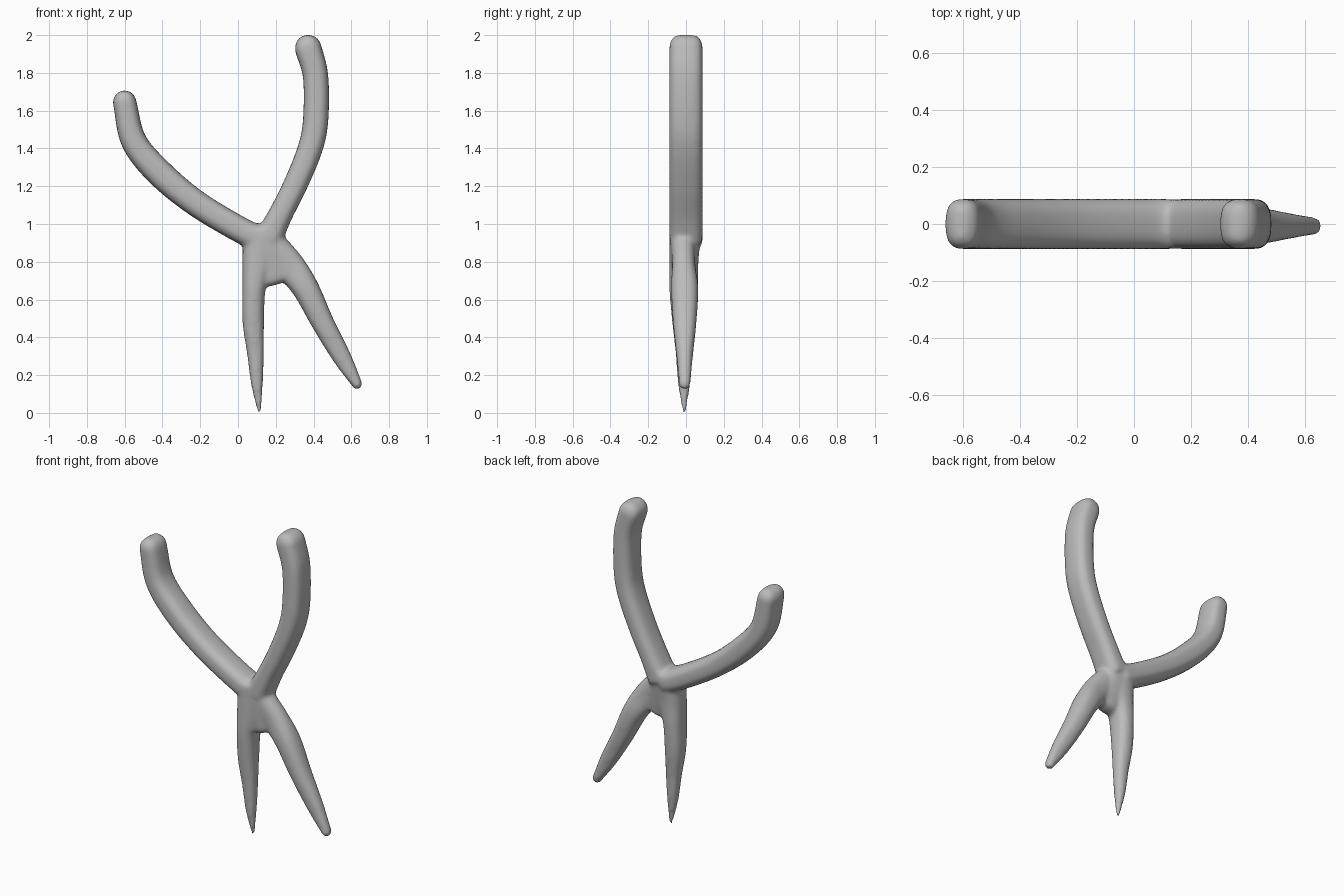
import bpy, bmesh, math
from mathutils import Vector

if "Cube" in bpy.data.objects:
    bpy.data.objects.remove(bpy.data.objects["Cube"])

SIDES = 28


def spline(points, steps=8):
    """Catmull-Rom resampling of (x, z, half_width, y, half_depth) rows."""
    p = [Vector(q) for q in points]
    p = [p[0] * 2 - p[1]] + p + [p[-1] * 2 - p[-2]]
    out = []
    for i in range(1, len(p) - 2):
        a, b, c, d = p[i - 1:i + 3]
        for s in range(steps):
            t = s / steps
            out.append(0.5 * (2 * b + (c - a) * t + (2 * a - 5 * b + 4 * c - d) * t * t
                              + (3 * b - a - 3 * c + d) * t ** 3))
    out.append(p[-2])
    return out


def limb(bm, points, cap, power):
    """Closed tube with a rounded-box section and a rounded end."""
    rows = spline(points)
    rings = []
    for i, r in enumerate(rows):
        a, b = rows[max(i - 1, 0)], rows[min(i + 1, len(rows) - 1)]
        t = Vector((b[0] - a[0], 0, b[1] - a[1])).normalized()
        rings.append((Vector((r[0], r[3], r[1])), t, r[2], r[4]))
    c, t, w, d = rings[-1]
    for k in range(1, 8):
        ang = math.radians(12.4 * k)
        rings.append((c + t * cap * math.sin(ang), t, w * math.cos(ang),
                      d - min(d * 0.95, 0.05) * (1 - math.cos(ang))))
    loops = []
    for c, t, w, d in rings:
        n = Vector((t.z, 0, -t.x))
        loop = []
        for j in range(SIDES):
            u = 2 * math.pi * j / SIDES
            cu, su = math.cos(u), math.sin(u)
            px = math.copysign(abs(cu) ** (2 / power), cu) * w
            py = math.copysign(abs(su) ** (2 / power), su) * d
            loop.append(bm.verts.new(c + n * px + Vector((0, py, 0))))
        loops.append(loop)
    for a, b in zip(loops, loops[1:]):
        for j in range(SIDES):
            k = (j + 1) % SIDES
            bm.faces.new((a[j], a[k], b[k], b[j]))
    bm.faces.new(loops[0][::-1])
    bm.faces.new(loops[-1])


bm = bmesh.new()
# left handle
limb(bm, [(0.13, 0.92, .07, 0, .088), (0.02, 0.965, .069, 0, .088),
          (-0.225, 1.112, .07, 0, .088), (-0.42, 1.275, .073, 0, .088),
          (-0.552, 1.44, .068, 0, .088), (-0.60, 1.645, .062, 0, .088)], 0.062, 2.8)
# right handle
limb(bm, [(0.16, 0.92, .075, 0, .088), (0.225, 1.05, .064, 0, .088),
          (0.305, 1.21, .064, 0, .088), (0.382, 1.40, .066, 0, .088),
          (0.411, 1.55, .067, 0, .088), (0.411, 1.78, .067, 0, .088),
          (0.372, 1.93, .071, 0, .088)], 0.072, 2.8)
# pivot block
limb(bm, [(0.125, 0.975, .09, 0, .086), (0.15, 0.86, .1, -.008, .075),
          (0.205, 0.71, .08, -.015, .055)], 0.03, 2.6)
# left jaw
limb(bm, [(0.115, 0.93, .09, -.005, .083), (0.1, 0.78, .077, -.012, .077),
          (0.084, 0.65, .061, -.012, .076), (0.081, 0.48, .057, -.01, .063),
          (0.092, 0.32, .045, -.01, .045), (0.1, 0.16, .032, -.01, .033),
          (0.111, 0.03, .015, -.01, .013)], 0.033, 2.4)
# right jaw
limb(bm, [(0.18, 0.88, .085, -.015, .065), (0.275, 0.775, .082, -.012, .062),
          (0.36, 0.655, .071, -.007, .072), (0.45, 0.475, .06, -.007, .062),
          (0.55, 0.295, .05, -.007, .043), (0.632, 0.15, .028, -.007, .03)], 0.025, 2.4)
bmesh.ops.recalc_face_normals(bm, faces=bm.faces)

mesh = bpy.data.meshes.new("pliers_body")
bm.to_mesh(mesh)
bm.free()
body = bpy.data.objects.new("pliers_body", mesh)
bpy.context.collection.objects.link(body)

# fuse the limbs and soften the joints
fuse = body.modifiers.new("fuse", 'REMESH')
fuse.mode = 'VOXEL'
fuse.voxel_size = 0.012
fuse.use_smooth_shade = True
soften = body.modifiers.new("soften", 'SMOOTH')
soften.factor = 0.5
soften.iterations = 8

grey = bpy.data.materials.new("plain grey")
grey.diffuse_color = (0.5, 0.5, 0.5, 1)
grey.use_nodes = True
grey.node_tree.nodes["Principled BSDF"].inputs["Base Color"].default_value = grey.diffuse_color
mesh.materials.append(grey)
for p in mesh.polygons:
    p.use_smooth = True
